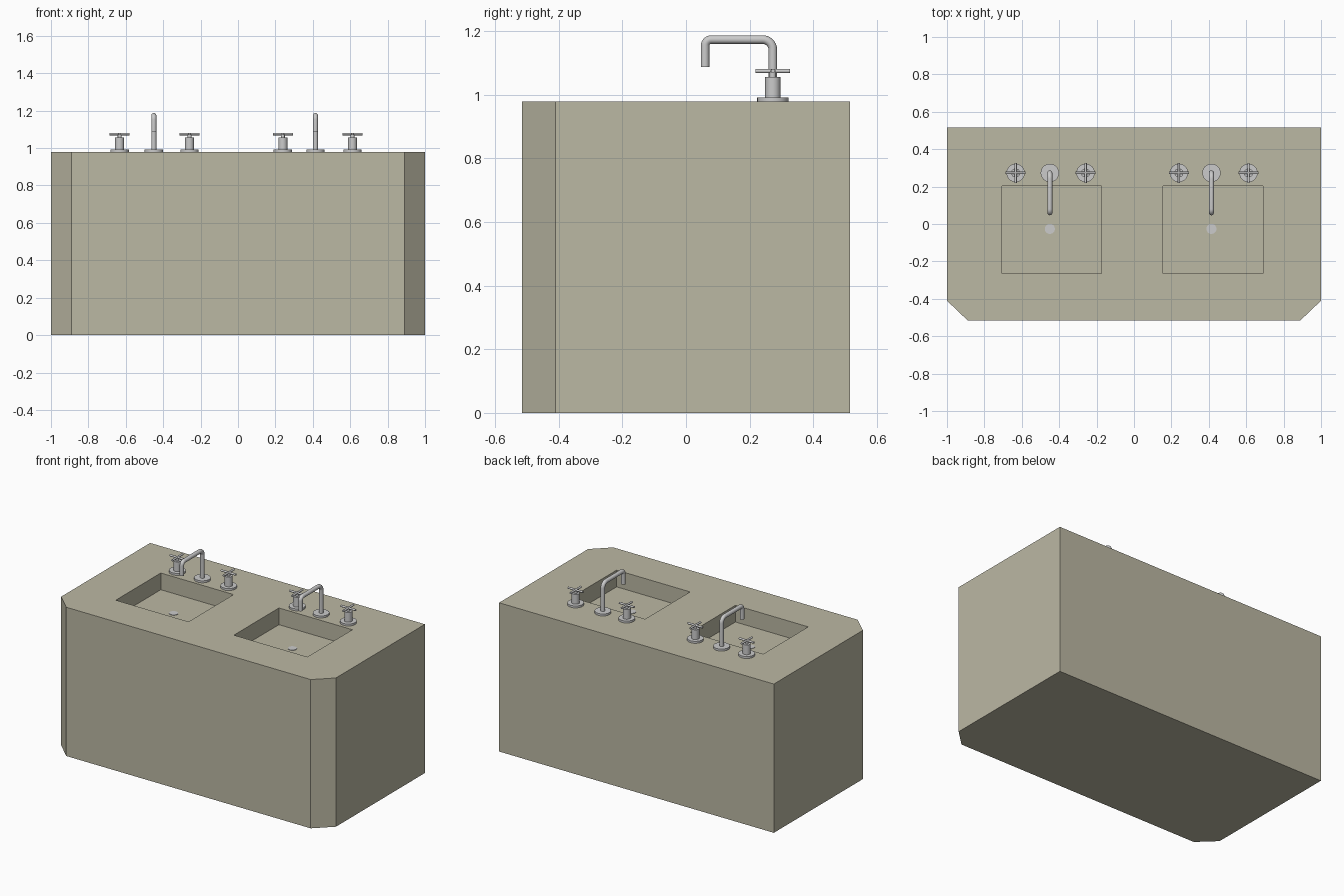
import bpy, bmesh, math
from mathutils import Vector, Matrix

if "Cube" in bpy.data.objects:
    bpy.data.objects.remove(bpy.data.objects["Cube"])

TOP = 0.979
BACK_Y = 0.273
DEPTH = 0.11


def material(name, rgb):
    m = bpy.data.materials.new(name)
    m.diffuse_color = (*rgb, 1)
    m.use_nodes = True
    m.node_tree.nodes["Principled BSDF"].inputs["Base Color"].default_value = m.diffuse_color
    return m


STONE = material("stone", (0.5, 0.48, 0.37))


def make_object(name, bm, mat=None, smooth=False):
    mesh = bpy.data.meshes.new(name)
    bmesh.ops.recalc_face_normals(bm, faces=bm.faces)
    bm.to_mesh(mesh)
    bm.free()
    ob = bpy.data.objects.new(name, mesh)
    bpy.context.collection.objects.link(ob)
    if mat:
        mesh.materials.append(mat)
    bpy.ops.object.select_all(action='DESELECT')
    ob.select_set(True)
    bpy.context.view_layer.objects.active = ob
    if smooth:
        bpy.ops.object.shade_smooth_by_angle(angle=math.radians(35))
    return ob


def cylinder(bm, centre, radius, length, axis='Z', segments=32):
    rot = {'X': Matrix.Rotation(math.pi / 2, 4, 'Y'),
           'Y': Matrix.Rotation(math.pi / 2, 4, 'X'),
           'Z': Matrix.Identity(4)}[axis]
    bmesh.ops.create_cone(bm, cap_ends=True, segments=segments, radius1=radius,
                          radius2=radius, depth=length,
                          matrix=Matrix.Translation(centre) @ rot)


def disc_stack(bm, x, y, z, sections):
    # stacked upright cylinders: (radius, height)
    for r, h in sections:
        cylinder(bm, (x, y, z + h / 2), r, h)
        z += h


# cabinet block with clipped front corners
bm = bmesh.new()
outline = [(-1, 0.515), (-1, -0.41), (-0.89, -0.515),
           (0.89, -0.515), (1, -0.41), (1, 0.515)]
face = bm.faces.new([bm.verts.new((x, y, 0)) for x, y in outline])
ext = bmesh.ops.extrude_face_region(bm, geom=[face], use_keep_orig=True)
bmesh.ops.translate(bm, vec=(0, 0, TOP),
                    verts=[v for v in ext['geom'] if isinstance(v, bmesh.types.BMVert)])
cabinet = make_object("cabinet", bm, STONE)

# rectangular basins cut into the top
for x0, x1 in ((-0.705, -0.175), (0.155, 0.69)):
    bm = bmesh.new()
    bmesh.ops.create_cube(bm, size=1, matrix=Matrix.Translation(
        ((x0 + x1) / 2, -0.03, TOP)) @ Matrix.Diagonal((x1 - x0, 0.468, 2 * DEPTH, 1)))
    cutter = make_object("basin_cutter", bm)
    cutter.hide_render = True
    mod = cabinet.modifiers.new("basin", 'BOOLEAN')
    mod.operation = 'DIFFERENCE'
    mod.solver = 'EXACT'
    mod.object = cutter
    bpy.context.view_layer.objects.active = cabinet
    bpy.ops.object.modifier_apply(modifier=mod.name)
    bpy.data.objects.remove(cutter)


def rounded_path(points, radii, steps=8):
    # replace the inner corners of a polyline by arcs
    pts = [Vector(p) for p in points]
    path = [pts[0]]
    for p, c, n, r in zip(pts, pts[1:], pts[2:], radii):
        a, b = (p - c).normalized(), (n - c).normalized()
        for i in range(steps + 1):
            t = i / steps * math.pi / 2
            path.append(c + a * r * (1 - math.sin(t)) + b * r * (1 - math.cos(t)))
    return path + [pts[-1]]


def tube(bm, path, radius, segments=20):
    # sweep a circle along a path lying in a plane of constant x
    rings = []
    for i, p in enumerate(path):
        d = (path[min(i + 1, len(path) - 1)] - path[max(i - 1, 0)]).normalized()
        u = Vector((1, 0, 0))
        v = d.cross(u)
        rings.append([bm.verts.new(p + radius * (u * math.cos(a) + v * math.sin(a)))
                      for a in (k * math.tau / segments for k in range(segments))])
    for a, b in zip(rings, rings[1:]):
        for k in range(segments):
            j = (k + 1) % segments
            bm.faces.new((a[k], a[j], b[j], b[k]))
    bm.faces.new(rings[0])
    bm.faces.new(rings[-1])


# tap sets: spout, two cross handles and drain for each basin
for side, spout_x, handle_xs in (("left", -0.45, (-0.633, -0.259)),
                                 ("right", 0.414, (0.24, 0.612))):
    bm = bmesh.new()
    disc_stack(bm, spout_x, BACK_Y, TOP, [(0.049, 0.013)])
    path = rounded_path([(spout_x, BACK_Y, TOP + 0.005), (spout_x, BACK_Y, 1.174),
                         (spout_x, 0.06, 1.174), (spout_x, 0.06, 1.087)],
                        (0.032, 0.02))
    tube(bm, path, 0.0135)
    make_object(side + "_spout", bm, smooth=True)

    for i, x in enumerate(handle_xs):
        bm = bmesh.new()
        disc_stack(bm, x, BACK_Y, TOP, [(0.049, 0.013), (0.024, 0.064), (0.01, 0.02)])
        for axis in 'XY':
            cylinder(bm, (x, BACK_Y, 1.075), 0.0065, 0.108, axis, 16)
        make_object(f"{side}_handle_{i + 1}", bm, smooth=True)

    bm = bmesh.new()
    disc_stack(bm, spout_x, -0.026, TOP - DEPTH - 0.002, [(0.027, 0.005)])
    make_object(side + "_drain", bm, smooth=True)
